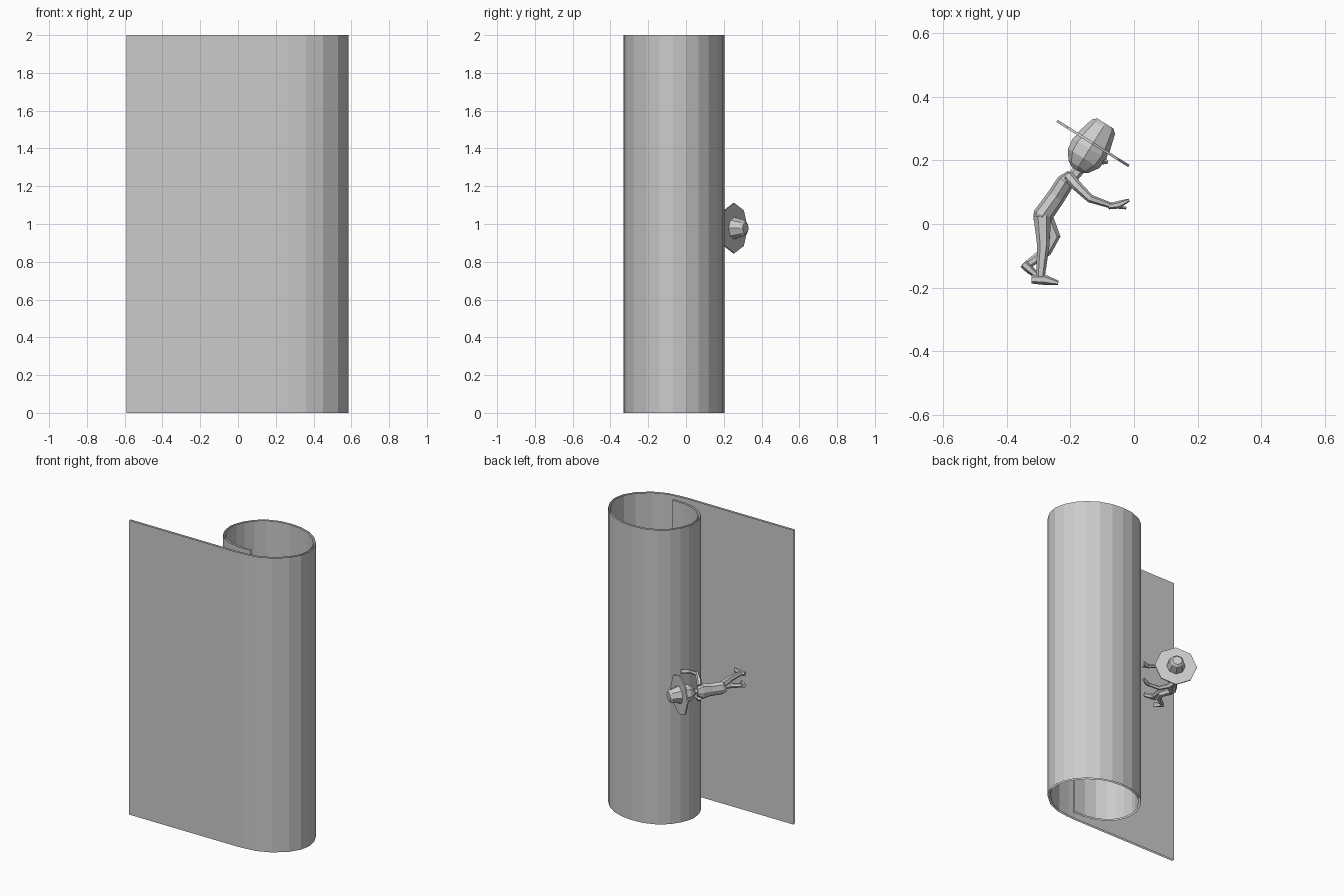
import bpy
import bmesh
from math import cos, sin, tau
from mathutils import Vector

cube = bpy.data.objects.get("Cube")
if cube:
    bpy.data.objects.remove(cube, do_unlink=True)

grey = bpy.data.materials.new("plain grey")
grey.use_nodes = True
colour = (0.6, 0.6, 0.6, 1)
grey.diffuse_color = colour
grey.node_tree.nodes["Principled BSDF"].inputs["Base Color"].default_value = colour

Z = Vector((0, 0, 1))
MID = 0.978  # height of the figure's centre plane


def finish(name, bm):
    mesh = bpy.data.meshes.new(name)
    bm.to_mesh(mesh)
    bm.free()
    mesh.materials.append(grey)
    obj = bpy.data.objects.new(name, mesh)
    bpy.context.scene.collection.objects.link(obj)
    return obj


def loft(name, stations, sides=6):
    """Skin rings along a path; each station is x, y, z offset, depth, width."""
    bm = bmesh.new()
    points = [Vector((s[0], s[1], MID + s[2])) for s in stations]
    rings = []
    for i, (p, s) in enumerate(zip(points, stations)):
        along = (points[min(i + 1, len(points) - 1)] - points[max(i - 1, 0)]).normalized()
        across = along.cross(Z).normalized()
        wide = across.cross(along)
        rings.append([bm.verts.new(p + across * s[3] * cos(tau * k / sides)
                                   + wide * s[4] * sin(tau * k / sides))
                      for k in range(sides)])
    for low, high in zip(rings, rings[1:]):
        for k in range(sides):
            n = (k + 1) % sides
            bm.faces.new((low[k], low[n], high[n], high[k]))
    bm.faces.new(rings[0])
    bm.faces.new(rings[-1])
    bmesh.ops.recalc_face_normals(bm, faces=bm.faces)
    return finish(name, bm)


def turned(name, base, axis, profile, sides=8):
    """Round part whose profile lists distance along the axis and radius."""
    return loft(name, [(base[0] + axis[0] * h, base[1] + axis[1] * h, 0, r, r)
                       for h, r in profile], sides)


# Rolled sheet: a flat panel that curls round into an open tube
curl = [(-.59, -.33), (.21, -.33), (.27, -.327), (.36, -.315), (.45, -.278),
        (.53, -.21), (.573, -.14), (.586, -.07), (.573, 0), (.54, .065),
        (.49, .12), (.42, .168), (.34, .195), (.26, .203), (.18, .195),
        (.1, .165), (.04, .117), (0, .06), (-.024, 0), (-.031, -.04),
        (-.022, -.11), (.002, -.162), (.05, -.211), (.11, -.245),
        (.19, -.262), (.28, -.262)]
bm = bmesh.new()
columns = [[bm.verts.new((x, y, z)) for z in (0, 2)] for x, y in curl]
for a, b in zip(columns, columns[1:]):
    bm.faces.new((a[0], b[0], b[1], a[1]))
sheet = finish("rolled_sheet", bm)
walls = sheet.modifiers.new("double wall", "SOLIDIFY")
walls.thickness = 0.015
walls.offset = -1
walls.use_rim = False

# Hat and head share a tilted axis
tilt = (.53, .846)
brim_centre = (-.129, .253)
turned("hat_brim", brim_centre, tilt, [(-.004, .133), (.004, .133)])
turned("hat_crown", brim_centre, tilt, [(0, .06), (.062, .043), (.074, .03)])
turned("head", brim_centre, tilt,
       [(-.098, .018), (-.085, .038), (-.055, .058), (-.02, .062), (.004, .055)])
loft("nose", [(-.1, .2, 0, .014, .014), (-.082, .193, 0, .005, .005)], 4)
loft("neck", [(-.195, .145, 0, .018, .02), (-.165, .18, 0, .018, .018)])

# Leaning body
loft("torso", [(-.296, .005, 0, .022, .035), (-.288, .025, 0, .031, .043),
               (-.245, .085, 0, .029, .043), (-.215, .132, 0, .028, .054),
               (-.195, .158, 0, .015, .03)], 8)

# Arms reach forward to push the roll
for name, side in (("upper_arm_side", 1), ("lower_arm_side", -1)):
    loft(name, [(-.205, .15, side * .04, .017, .017),
                (-.18, .12, side * .066, .016, .016),
                (-.138, .08, side * .078, .013, .013),
                (-.07, .057, side * .066, .009, .01)])
    loft(name + "_hand", [(-.08, .055, side * .066, .009, .012),
                          (-.05, .06, side * .062, .012, .018),
                          (-.016, .075, side * .058, .005, .015)])
    loft(name + "_thumb", [(-.06, .055, side * .058, .006, .006),
                           (-.025, .05, side * .045, .004, .004)], 4)

# Standing leg with flat foot
loft("standing_leg", [(-.288, .025, .022, .028, .022), (-.285, -.07, .026, .019, .019),
                      (-.294, -.165, .028, .014, .015)])
loft("standing_foot", [(-.322, -.174, .028, .013, .014), (-.285, -.174, .029, .017, .017),
                       (-.238, -.185, .03, .007, .017)])

# Trailing leg, bent with the heel lifted
loft("trailing_leg", [(-.28, .02, -.022, .026, .022), (-.252, -.04, -.026, .021, .02),
                      (-.275, -.085, -.028, .017, .017),
                      (-.33, -.125, -.028, .013, .014)])
loft("trailing_foot", [(-.348, -.125, -.028, .013, .014), (-.328, -.142, -.029, .014, .017),
                       (-.3, -.168, -.03, .007, .016)])
